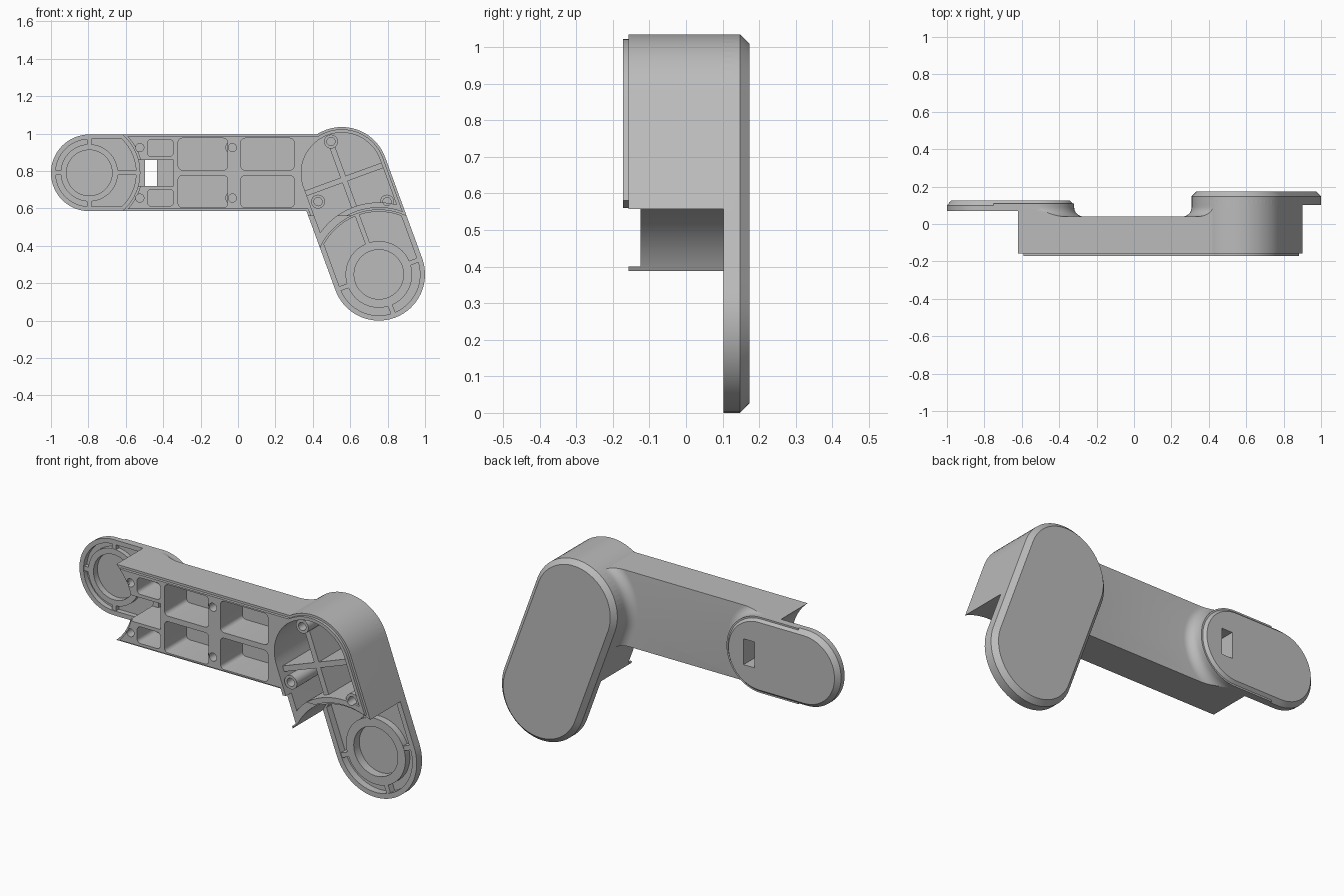
import bpy, bmesh
from math import sin, cos, pi, radians, degrees, asin, atan2

if "Cube" in bpy.data.objects:
    bpy.data.objects.remove(bpy.data.objects["Cube"])

GREY = (0.5, 0.5, 0.5, 1)
mat = bpy.data.materials.new("plain grey")
mat.use_nodes = True
mat.diffuse_color = GREY
mat.node_tree.nodes["Principled BSDF"].inputs["Base Color"].default_value = GREY

# Main layout: hub centres and radii in the x-z plane
C0, C1, RC = (-0.795, 0.79), (-0.525, 0.79), 0.205   # small pad
A, B, RB = (0.555, 0.788), (0.753, 0.247), 0.247     # large pad
Z0, Z1 = 0.585, 0.995                                # beam bottom and top
FRONT, LIP, BACK = -0.157, -0.172, 0.04
UP = degrees(atan2(A[1] - B[1], A[0] - B[0]))


# Outline helpers
def arc(c, r, a, b, n=32):
    return [(c[0] + r * cos(radians(a + (b - a) * i / n)),
             c[1] + r * sin(radians(a + (b - a) * i / n))) for i in range(n + 1)]


def circle(c, r, n=64):
    return arc(c, r, 0, 360, n)[:-1]


def stadium(p, q, r):
    a = degrees(atan2(q[1] - p[1], q[0] - p[0]))
    return arc(q, r, a - 90, a + 90) + arc(p, r, a + 90, a + 270)


def rect(x0, x1, z0, z1, r=0):
    if not r:
        return [(x0, z0), (x1, z0), (x1, z1), (x0, z1)]
    return (arc((x1 - r, z1 - r), r, 0, 90, 6) + arc((x0 + r, z1 - r), r, 90, 180, 6)
            + arc((x0 + r, z0 + r), r, 180, 270, 6) + arc((x1 - r, z0 + r), r, 270, 360, 6))


def body_outline(r, cut):
    # round top about A, concave bottom about B
    h = degrees(asin(r / cut))
    return arc(A, r, UP - 90, UP + 90) + arc(B, cut, UP + h, UP - h)


# Solid helpers
def loft(name, rings, tube=False):
    bm = bmesh.new()
    vs = [[bm.verts.new((x, y, z)) for x, z in pts] for y, pts in rings]
    pairs = list(zip(vs, vs[1:])) + ([(vs[-1], vs[0])] if tube else [])
    for a, b in pairs:
        for i in range(len(a)):
            j = (i + 1) % len(a)
            bm.faces.new((a[i], a[j], b[j], b[i]))
    if not tube:
        bm.faces.new(vs[0])
        bm.faces.new(vs[-1])
    bmesh.ops.recalc_face_normals(bm, faces=bm.faces)
    me = bpy.data.meshes.new(name)
    bm.to_mesh(me)
    bm.free()
    me.materials.append(mat)
    ob = bpy.data.objects.new(name, me)
    bpy.context.collection.objects.link(ob)
    return ob


def prism(name, pts, y0, y1):
    return loft(name, [(y0, pts), (y1, pts)])


def ring(name, c, r_out, r_in, y0, y1):
    o, i = circle(c, r_out), circle(c, r_in)
    return loft(name, [(y0, o), (y1, o), (y1, i), (y0, i)], tube=True)


def bar(name, p, q, w, y0, y1):
    a = atan2(q[1] - p[1], q[0] - p[0])
    dx, dz = -sin(a) * w / 2, cos(a) * w / 2
    return prism(name, [(p[0] + dx, p[1] + dz), (p[0] - dx, p[1] - dz),
                        (q[0] - dx, q[1] - dz), (q[0] + dx, q[1] + dz)], y0, y1)


def combine(target, other, op):
    m = target.modifiers.new("bool", 'BOOLEAN')
    m.operation, m.object, m.solver = op, other, 'EXACT'
    bpy.context.view_layer.objects.active = target
    bpy.ops.object.modifier_apply(modifier=m.name)
    bpy.data.objects.remove(other)


def cut(pts, y0, y1):
    combine(arm, prism("cutter", pts, y0, y1), 'DIFFERENCE')


def add(ob):
    combine(arm, ob, 'UNION')


def pad(p, q, r, y0, y1, y2, inset):
    return loft("pad", [(y0, stadium(p, q, r)), (y1, stadium(p, q, r)),
                        (y2, stadium(p, q, r - inset))])


def fillet(p, q, r, x0, x1, R=0.05, n=8):
    # flared foot where a pad rises out of the beam
    rings = [(BACK - 0.01, stadium(p, q, r + R))]
    for i in range(n + 1):
        t = pi / 2 * i / n
        rings.append((BACK + R - R * cos(t), stadium(p, q, r + R - R * sin(t))))
    rings.append((0.11, stadium(p, q, r)))
    ob = loft("flare", rings)
    combine(ob, prism("clip", rect(x0, x1, Z0, Z1), 0, 0.2), 'INTERSECT')
    return ob


# Solid arm: beam, upright body, pads and flares
arm = prism("arm", rect(-0.64, 0.5, Z0, Z1), FRONT, BACK)
add(prism("lip", rect(-0.64, 0.5, Z0 + 0.012, Z1 - 0.012), LIP, FRONT + 0.01))
add(fillet(C0, C1, RC, -0.75, 0))
cut(circle(C0, 0.27), -0.3, 0.08)
cut(circle(C0, 0.282), -0.3, FRONT)
add(pad(C0, C1, RC, 0.07, 0.1, 0.125, 0.022))
add(fillet(B, A, RB, 0.1, 0.6))
add(prism("body", body_outline(RB, 0.345), FRONT, 0.13))
add(prism("body_lip", body_outline(RB - 0.012, 0.357), LIP, FRONT + 0.01))
add(pad(B, A, RB, 0.102, 0.148, 0.173, 0.025))

# Pockets in the beam, mirrored about its centre line
ZM = (Z0 + Z1) / 2
for x0, x1, h0, h1, floor in ((-0.32, -0.055, 0.015, 0.185, 0.015),
                              (0.015, 0.3, 0.015, 0.185, 0.015),
                              (-0.485, -0.345, 0.088, 0.178, -0.02)):
    for lo, hi in ((ZM + h0, ZM + h1), (ZM - h1, ZM - h0)):
        cut(rect(x0, x1, lo, hi, 0.022), -0.3, floor)

# Open channel and through slot at the narrow end
cut(rect(-0.64, -0.345, ZM - 0.07, ZM + 0.07), -0.3, 0.03)
cut(rect(-0.497, -0.433, ZM - 0.07, ZM + 0.07), -0.3, 0.3)

# Upright body pocket and lowered tail
cut(body_outline(0.217, 0.385), -0.3, 0.145)
cut(rect(0.3, 0.62, 0.4, 0.56), -0.3, -0.125)


# Ribbed hub recess in the front of each pad
def hub(name, c, a, r_rim, r_far, r_ring, r_hole, y0, y1, y2):
    h = degrees(asin(r_rim / r_far))
    cut(arc(c, r_rim, a + 90, a + 270) + arc(c, r_far, a - h, a + h), y0 - 0.03, y1)
    cut(circle(c, r_hole), y0 - 0.03, y2)
    ring(name + "_ring", c, r_ring, r_hole, y0 + 0.002, y1 + 0.002)
    for k in range(4):
        t = radians(a + 90 * k)
        end = r_far if k == 0 else r_rim
        p, q = [(c[0] + r * cos(t), c[1] + r * sin(t)) for r in (r_ring - 0.01, end + 0.005)]
        bar(name + "_rib", p, q, 0.025, y0 + 0.004, y1 + 0.002)


hub("small_hub", C0, 0, 0.18, 0.25, 0.153, 0.122, 0.07, 0.098, 0.106)
hub("large_hub", B, UP, 0.22, 0.335, 0.178, 0.132, 0.102, 0.142, 0.152)

# Cross ribs inside the upright body
def local(s, t):
    u = radians(UP)
    return (A[0] + s * sin(u) + t * cos(u), A[1] - s * cos(u) + t * sin(u))


bar("body_rib_long", local(0, 0.15), local(0, -0.2), 0.03, -0.13, 0.147)
bar("body_rib_cross", local(-0.222, -0.035), local(0.222, -0.035), 0.03, -0.13, 0.147)

# Screw bosses
bosses = [(-0.03, ZM + 0.135, 0.02), (-0.03, ZM - 0.135, 0.02),
          (0.497, 0.957, 0.147), (0.428, 0.636, 0.147), (0.797, 0.636, 0.147)]
for x, z, floor in bosses:
    cut(circle((x, z), 0.022, 24), -0.3, -0.04)
    ring("screw_boss", (x, z), 0.037, 0.022, -0.16, floor)
for z in (ZM + 0.135, ZM - 0.135):
    cut(circle((-0.525, z), 0.022, 24), -0.3, -0.06)

# Smooth curved walls, crisp edges
bpy.ops.object.select_all(action='DESELECT')
for ob in bpy.context.collection.objects:
    if ob.type == 'MESH':
        ob.select_set(True)
bpy.context.view_layer.objects.active = arm
bpy.ops.object.shade_smooth_by_angle(angle=radians(25))
